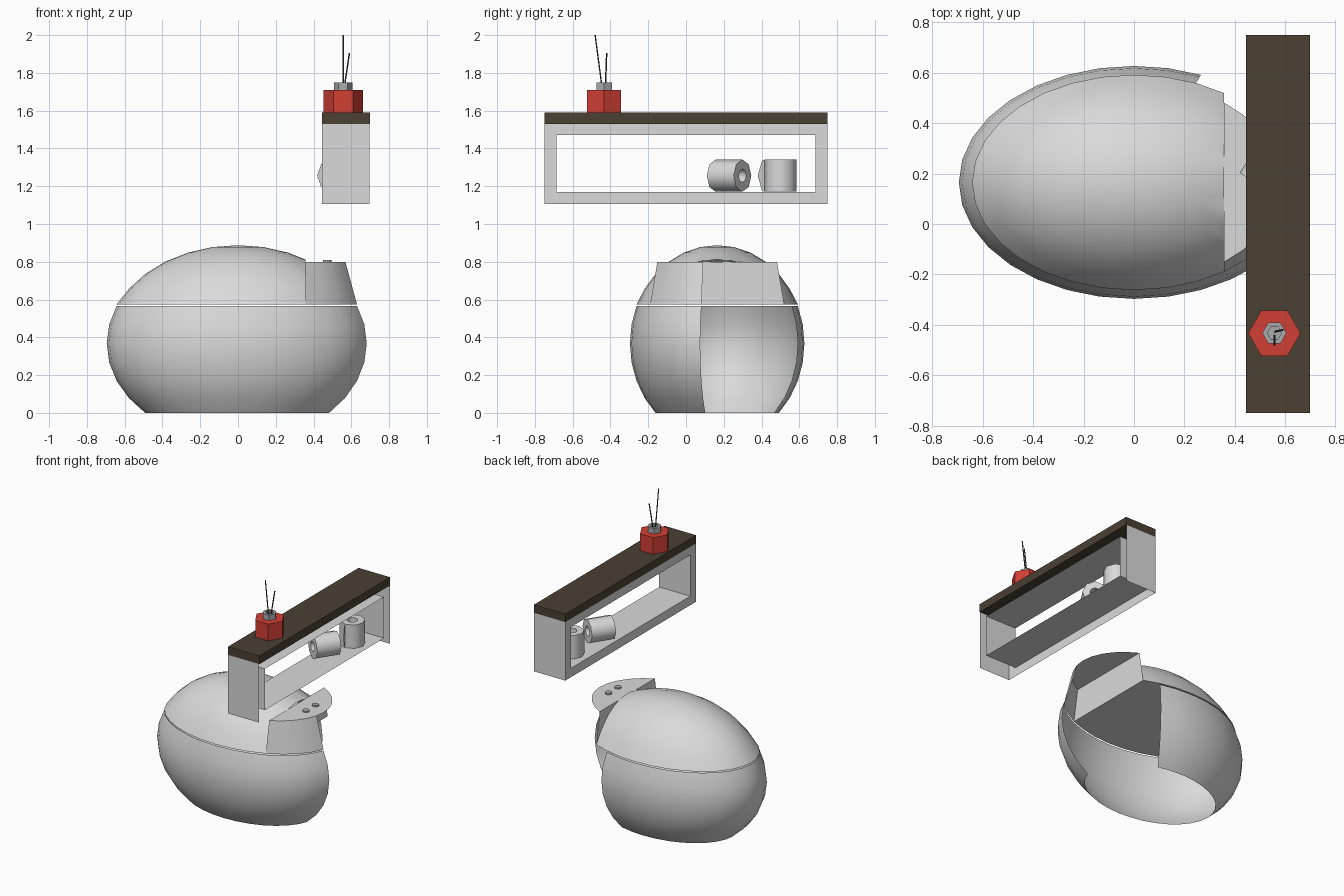
import bpy, bmesh, math
from mathutils import Matrix, Vector

if "Cube" in bpy.data.objects:
    bpy.data.objects.remove(bpy.data.objects["Cube"])


def material(name, rgb):
    m = bpy.data.materials.new(name)
    m.diffuse_color = (*rgb, 1)
    m.use_nodes = True
    m.node_tree.nodes["Principled BSDF"].inputs["Base Color"].default_value = m.diffuse_color
    return m


WHITE = material("ceramic white", (0.70, 0.70, 0.70))
WOOD = material("dark wood", (0.070, 0.052, 0.034))
RED = material("red glass", (0.65, 0.05, 0.034))
METAL = material("grey metal", (0.40, 0.41, 0.42))
STICK = material("dark reed", (0.08, 0.08, 0.08))


def finish(name, bm, mat, angle=30, weld=True):
    if weld:
        bmesh.ops.remove_doubles(bm, verts=bm.verts, dist=1e-5)
        bmesh.ops.recalc_face_normals(bm, faces=bm.faces)
    me = bpy.data.meshes.new(name)
    bm.to_mesh(me)
    bm.free()
    me.materials.append(mat)
    ob = bpy.data.objects.new(name, me)
    bpy.context.collection.objects.link(ob)
    bpy.ops.object.select_all(action='DESELECT')
    ob.select_set(True)
    bpy.context.view_layer.objects.active = ob
    bpy.ops.object.shade_smooth_by_angle(angle=math.radians(angle))
    return ob


def lathe(name, profile, n, mat, matrix, angle=30, closed=False):
    """Revolve (radius, z) points round z with n sides."""
    bm = bmesh.new()
    rings = [[bm.verts.new((r * math.cos(2 * math.pi * i / n),
                            r * math.sin(2 * math.pi * i / n), z)) for i in range(n)]
             for r, z in profile]
    pairs = list(zip(rings, rings[1:]))
    if closed:
        pairs.append((rings[-1], rings[0]))
    for a, b in pairs:
        for i in range(n):
            j = (i + 1) % n
            bm.faces.new((a[i], a[j], b[j], b[i]))
    bm.transform(matrix)
    return finish(name, bm, mat, angle)


def quads(name, faces, mat):
    bm = bmesh.new()
    for f in faces:
        bm.faces.new([bm.verts.new(p) for p in f])
    return finish(name, bm, mat)


# Egg shape shared by the bowl, lid and cistern
N = 32
STEP = 2 * math.pi / N
AX, AY, AZ = 0.695, 0.462, 0.52
CY, CZ = 0.165, 0.3677


def egg(seg, ring):
    t, p = seg * STEP, ring * STEP
    return Vector((AX * math.cos(p) * math.cos(t),
                   CY + AY * math.cos(p) * math.sin(t), CZ + AZ * math.sin(p)))


def egg_patch(r0, r1, segs):
    bm = bmesh.new()
    for r in range(r0, r1):
        for s in segs:
            pts = [egg(s, r), egg(s + 1, r), egg(s + 1, r + 1), egg(s, r + 1)]
            if r == 7:
                pts.pop()
            bm.faces.new([bm.verts.new(p) for p in pts])
    bmesh.ops.remove_doubles(bm, verts=bm.verts, dist=1e-5)
    return bm


# Bowl: open shell, with the corner facing the wall left out
finish("bowl", egg_patch(-4, 2, range(6, N - 1)), WHITE, weld=False)

# Lid: upper egg with a flat underside, cut straight at the cistern
CUT = egg(5, 2).x
SEAM = 0.575
bm = egg_patch(2, 8, range(N))
rim = sorted([v for v in bm.verts if v.co.z < egg(0, 2).z + 0.001],
             key=lambda v: math.atan2(v.co.y - CY, v.co.x))
for v in rim:
    v.co.z = SEAM
bm.faces.new(rim[::-1])
bmesh.ops.bisect_plane(bm, geom=bm.verts[:] + bm.edges[:] + bm.faces[:],
                       plane_co=(CUT, 0, 0), plane_no=(1, 0, 0), clear_outer=True)
finish("lid", bm, WHITE, weld=False)

# Cistern: tapered wall on the visible side, back wall and flat top
TOP = 0.80


def low(s):
    p = egg(s, 2)
    return Vector((p.x, p.y, SEAM))


def high(s):
    p = low(s)
    return Vector((CUT + (p.x - CUT) * 0.775, CY + (p.y - CY) * 0.892, TOP))


bm = bmesh.new()
for s in range(-5, -1):
    bm.faces.new([bm.verts.new(p) for p in (low(s), low(s + 1), high(s + 1), high(s))])
bm.faces.new([bm.verts.new(high(s)) for s in range(-5, 6)])
bm.faces.new([bm.verts.new(p) for p in (low(-5), low(5), high(5), high(-5))])
finish("cistern", bm, WHITE)

# Flush buttons
for i, y in enumerate((0.107, 0.215)):
    lathe(f"flush_button_{i + 1}", [(0, 0), (0.023, 0), (0.023, 0.01), (0, 0.01)], 12,
          METAL, Matrix.Translation((0.472, y, TOP)))

# Shelf frame: open towards the wall and underneath
X0, X1, Y, ZB, ZT = 0.445, 0.695, 0.75, 1.105, 1.53
outer = [(-Y, ZB), (Y, ZB), (Y, ZT), (-Y, ZT)]
inner = [(-0.685, 1.17), (0.685, 1.17), (0.685, 1.47), (-0.685, 1.47)]
faces = []
for i in range(4):
    j = (i + 1) % 4
    o, p, q, r = outer[i], outer[j], inner[j], inner[i]
    faces.append([(X0, *o), (X0, *p), (X0, *q), (X0, *r)])
    faces.append([(X0, *r), (X0, *q), (X1, *q), (X1, *r)])
    if i % 2:
        faces.append([(X0, *o), (X0, *p), (X1, *p), (X1, *o)])
quads("shelf_frame", faces, WHITE)

# Wooden shelf top
bm = bmesh.new()
bmesh.ops.create_cube(bm, size=1, matrix=Matrix.Translation((0.571, 0, 1.5595))
                      @ Matrix.Diagonal((0.253, 1.5, 0.059, 1)))
finish("shelf_top", bm, WOOD)

# Paper rolls: one lying, one standing
ROLL = [(0.036, -0.085), (0.085, -0.085), (0.085, 0.085), (0.036, 0.085)]
aim = Vector((0.55, 0.835, 0)).normalized()
side = Vector((-aim.y, aim.x, 0))
lying = Matrix((side, Vector((0, 0, 1)), aim)).transposed().to_4x4()
lathe("paper_roll_lying", ROLL, 8, WHITE,
      Matrix.Translation((0.537, 0.228, 1.256)) @ lying, 50, True)
lathe("paper_roll_standing", ROLL, 8, WHITE,
      Matrix.Translation((0.57, 0.5, 1.256)), 50, True)
# Loose pointed paper end
quads("paper_end", [[(0.57, 0.415, 1.172), (0.57, 0.415, 1.34), (0.575, 0.402, 1.335),
                     (0.58, 0.38, 1.256), (0.575, 0.402, 1.177)]], WHITE)

# Scent diffuser: hexagonal bottle, collar and reeds
spot = Matrix.Translation((0.557, -0.433, 1.589))
lathe("diffuser_bottle", [(0, 0), (0.104, 0), (0.104, 0.121), (0, 0.121)], 6, RED, spot)
lathe("diffuser_collar", [(0.048, 0.12), (0.048, 0.16), (0.028, 0.16), (0.028, 0.122),
                          (0, 0.122)], 6, METAL, spot)
for i, (a, b) in enumerate((((0.557, -0.443, 1.712), (0.557, -0.481, 2.0)),
                            ((0.561, -0.427, 1.712), (0.590, -0.420, 1.905)))):
    a, b = Vector(a), Vector(b)
    d = b - a
    turn = d.to_track_quat('Z', 'Y').to_matrix().to_4x4()
    lathe(f"reed_{i + 1}", [(0, 0), (0.004, 0), (0.004, d.length), (0, d.length)], 6,
          STICK, Matrix.Translation(a) @ turn)
